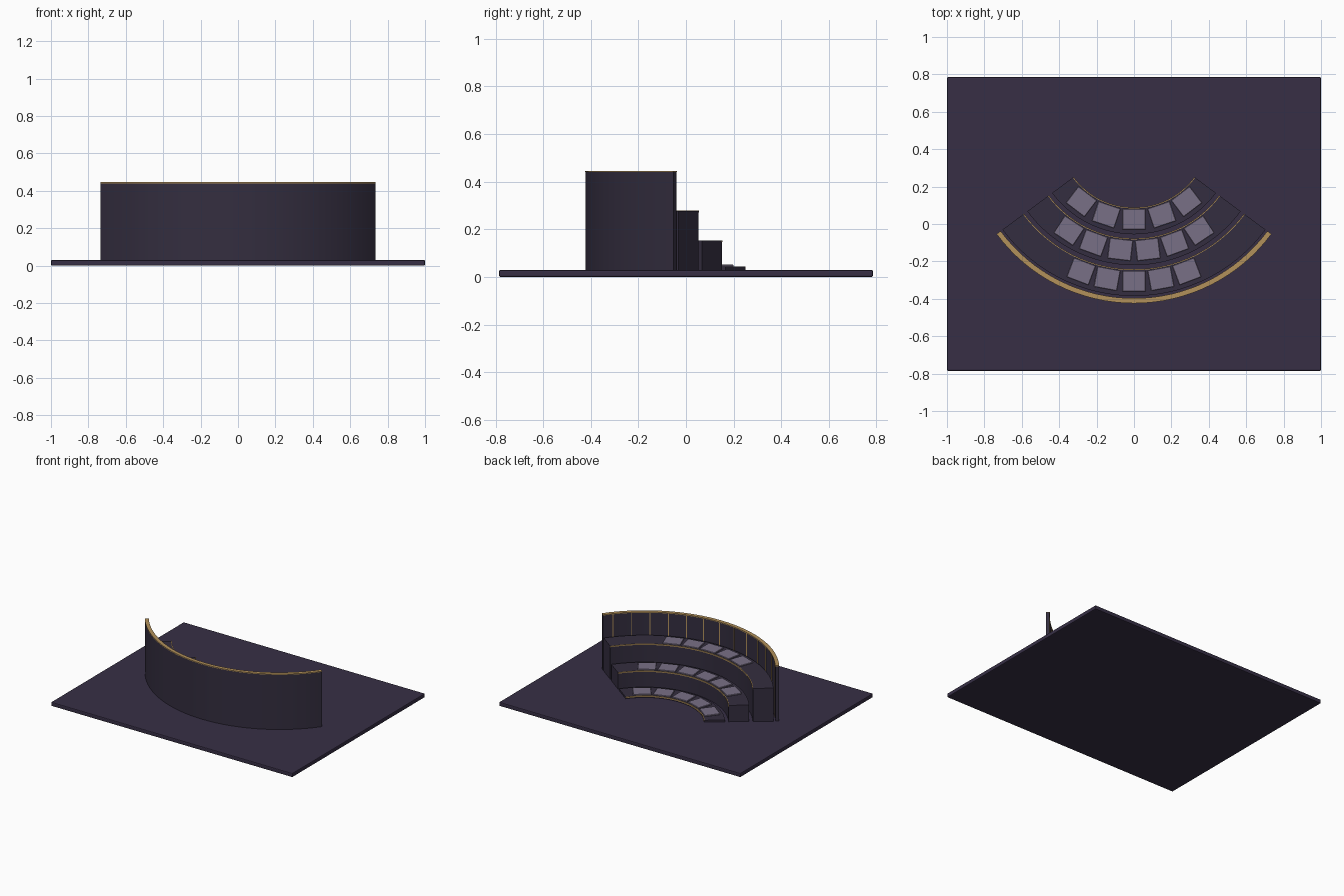
import bpy, bmesh, math
from mathutils import Matrix

if "Cube" in bpy.data.objects:
    bpy.data.objects.remove(bpy.data.objects["Cube"])

CY = 0.49                      # centre of all the arcs
HALF = math.radians(53.5)      # half the opening angle
FLOOR = 0.03


def material(name, rgb):
    m = bpy.data.materials.new(name)
    m.diffuse_color = (*rgb, 1)
    m.use_nodes = True
    m.node_tree.nodes["Principled BSDF"].inputs["Base Color"].default_value = m.diffuse_color
    return m


PURPLE = material("dark purple", (0.038, 0.028, 0.060))
CHARCOAL = material("purple charcoal", (0.034, 0.027, 0.050))
CUSHION = material("dusty lilac", (0.190, 0.160, 0.240))
GOLD = material("brass", (0.450, 0.285, 0.105))


def finish(bm, name, mat):
    bmesh.ops.recalc_face_normals(bm, faces=bm.faces)
    mesh = bpy.data.meshes.new(name)
    bm.to_mesh(mesh)
    bm.free()
    ob = bpy.data.objects.new(name, mesh)
    mesh.materials.append(mat)
    bpy.context.collection.objects.link(ob)
    return ob


def at_angle(t, r, z):
    """Placement on the arc, local y pointing to the arc centre."""
    return (Matrix.Translation((r * math.sin(t), CY - r * math.cos(t), z))
            @ Matrix.Rotation(t, 4, 'Z'))


def arc_block(name, mat, r0, r1, z0, z1, steps=32):
    """Sweep a rectangle around the arc."""
    bm = bmesh.new()
    rings = []
    for i in range(steps + 1):
        t = -HALF + 2 * HALF * i / steps
        rings.append([bm.verts.new((r * math.sin(t), CY - r * math.cos(t), z))
                      for r, z in ((r0, z0), (r1, z0), (r1, z1), (r0, z1))])
    for a, b in zip(rings, rings[1:]):
        for k in range(4):
            n = (k + 1) % 4
            bm.faces.new((a[k], a[n], b[n], b[k]))
    bm.faces.new(rings[0])
    bm.faces.new(rings[-1])
    ob = finish(bm, name, mat)
    bpy.context.view_layer.objects.active = ob
    ob.select_set(True)
    bpy.ops.object.shade_smooth_by_angle(angle=math.radians(30))
    ob.select_set(False)
    return ob


def boxes_on_arc(name, mat, angles, r, z, size, bevel=0.0):
    """One box per angle, joined in a single object."""
    bm = bmesh.new()
    for t in angles:
        bmesh.ops.create_cube(bm, size=1, matrix=at_angle(t, r, z)
                              @ Matrix.Diagonal((*size, 1)))
    ob = finish(bm, name, mat)
    if bevel:
        b = ob.modifiers.new("soft edges", 'BEVEL')
        b.width = bevel
        b.segments = 1
    return ob


def spread(count, pitch):
    return [math.radians(pitch) * (i - (count - 1) / 2) for i in range(count)]


# floor slab with softened edges
bm = bmesh.new()
bmesh.ops.create_cube(bm, size=1, matrix=Matrix.Translation((0, 0, FLOOR / 2))
                      @ Matrix.Diagonal((2, 1.57, FLOOR, 1)))
floor = finish(bm, "floor_slab", PURPLE)
bev = floor.modifiers.new("soft edges", 'BEVEL')
bev.width = 0.006
bev.segments = 2

# tiers: inner radius, top height, cushion count, cushion pitch in degrees
TIERS = [(0.405, 0.043, 5, 18.6), (0.57, 0.153, 6, 13.4), (0.735, 0.278, 5, 10.4)]
for n, (r, top, count, pitch) in enumerate(TIERS, 1):
    arc_block(f"tier_{n}", CHARCOAL, r, r + 0.14, FLOOR - 0.005, top)
    # thin brass nosing along the front edge
    arc_block(f"tier_{n}_nosing", GOLD, r - 0.003, r + 0.002, top - 0.007, top + 0.001)
    # seat cushions
    boxes_on_arc(f"tier_{n}_cushions", CUSHION, spread(count, pitch),
                 r + 0.06, top + 0.004, (0.124, 0.11, 0.009), 0.002)

# curved back wall, brass cap and brass battens on its inner face
arc_block("back_wall", CHARCOAL, 0.89, 0.913, FLOOR - 0.005, 0.44)
arc_block("wall_cap", GOLD, 0.887, 0.914, 0.44, 0.446)
boxes_on_arc("wall_battens", GOLD, spread(13, 8.17), 0.889, 0.235, (0.006, 0.006, 0.41))
